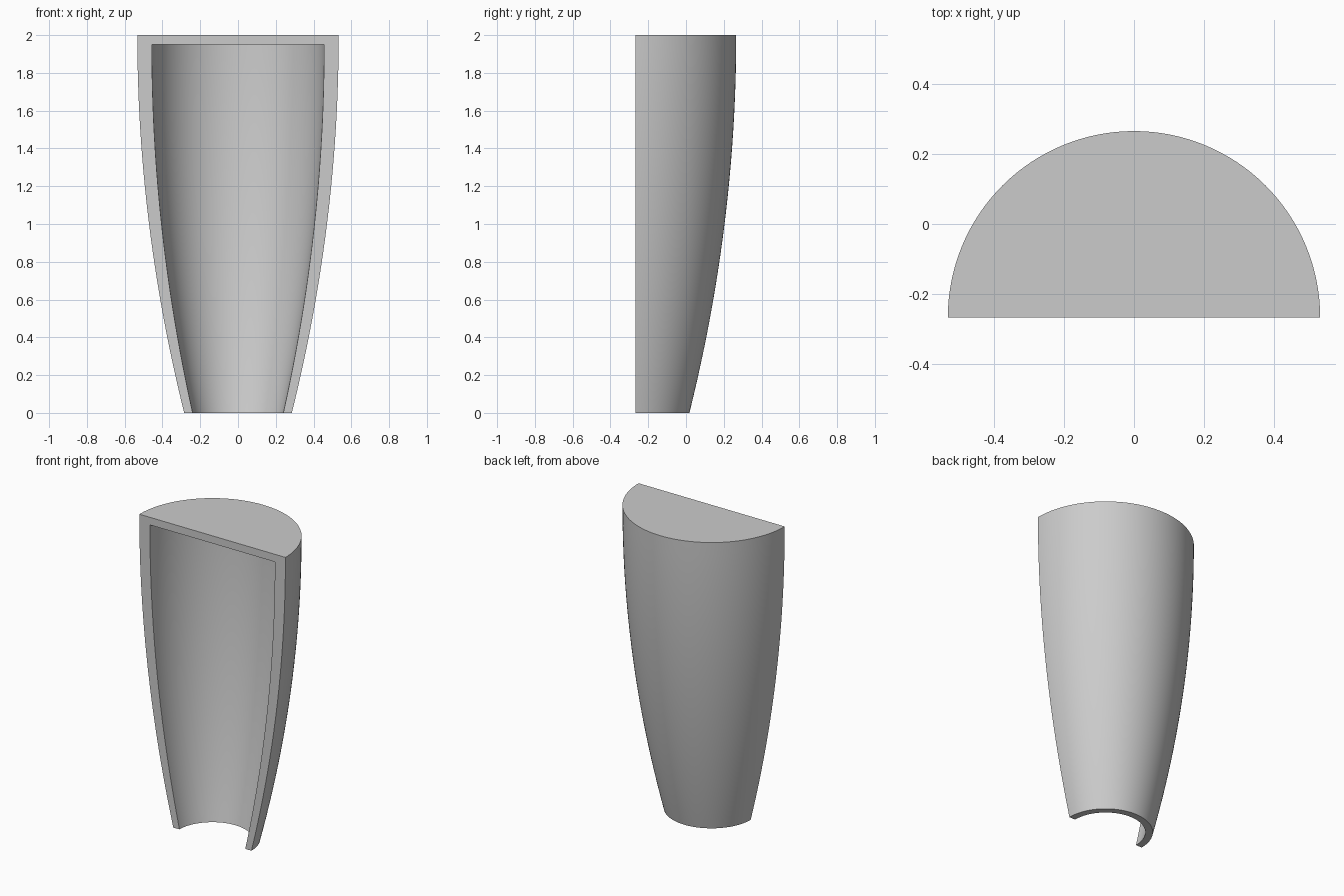
import bpy, bmesh, math
from mathutils import Vector

cube = bpy.data.objects.get("Cube")
if cube:
    bpy.data.objects.remove(cube, do_unlink=True)

HEIGHT = 2.0
CAP_UNDERSIDE = 1.95
FRONT_Y = -0.267
RINGS = 24
SEGMENTS = 64


def bowed_side(bottom_radius, top_radius, top_z):
    """Radius grows from the bottom and becomes vertical at the top."""
    points = []
    for i in range(RINGS + 1):
        t = i / RINGS
        radius = top_radius - (top_radius - bottom_radius) * (1 - t) ** 2
        points.append((radius, top_z * t))
    return points


# Material
grey = bpy.data.materials.new("light grey")
grey.use_nodes = True
colour = (0.6, 0.6, 0.6, 1)
grey.diffuse_color = colour
grey.node_tree.nodes["Principled BSDF"].inputs["Base Color"].default_value = colour

# Wall and cap profile: up the outside, across the cap, down the inside
outer = bowed_side(0.285, 0.533, HEIGHT)
inner = bowed_side(0.24, 0.456, CAP_UNDERSIDE)
profile = outer + [(0, HEIGHT), (0, CAP_UNDERSIDE)] + inner[::-1]

bm = bmesh.new()
verts = [bm.verts.new((r, FRONT_Y, z)) for r, z in profile]
axis_top = len(outer)
edges = [bm.edges.new((verts[i], verts[(i + 1) % len(verts)]))
         for i in range(len(verts)) if i != axis_top]

# Half turn around the vertical axis
bmesh.ops.spin(bm, geom=verts + edges, cent=Vector((0, FRONT_Y, 0)),
               axis=Vector((0, 0, 1)), angle=math.pi, steps=SEGMENTS)
bmesh.ops.remove_doubles(bm, verts=bm.verts[:], dist=0.0001)

# Flat front rim closing the cut wall and cap
rim = [e for e in bm.edges if len(e.link_faces) == 1]
bmesh.ops.holes_fill(bm, edges=rim, sides=0)
bmesh.ops.recalc_face_normals(bm, faces=bm.faces[:])

mesh = bpy.data.meshes.new("half_shell")
bm.to_mesh(mesh)
bm.free()
mesh.materials.append(grey)
shell = bpy.data.objects.new("half_shell", mesh)
bpy.context.collection.objects.link(shell)

# Smooth curved walls, crisp edges
bpy.ops.object.select_all(action='DESELECT')
shell.select_set(True)
bpy.context.view_layer.objects.active = shell
bpy.ops.object.shade_smooth_by_angle(angle=math.radians(30))
